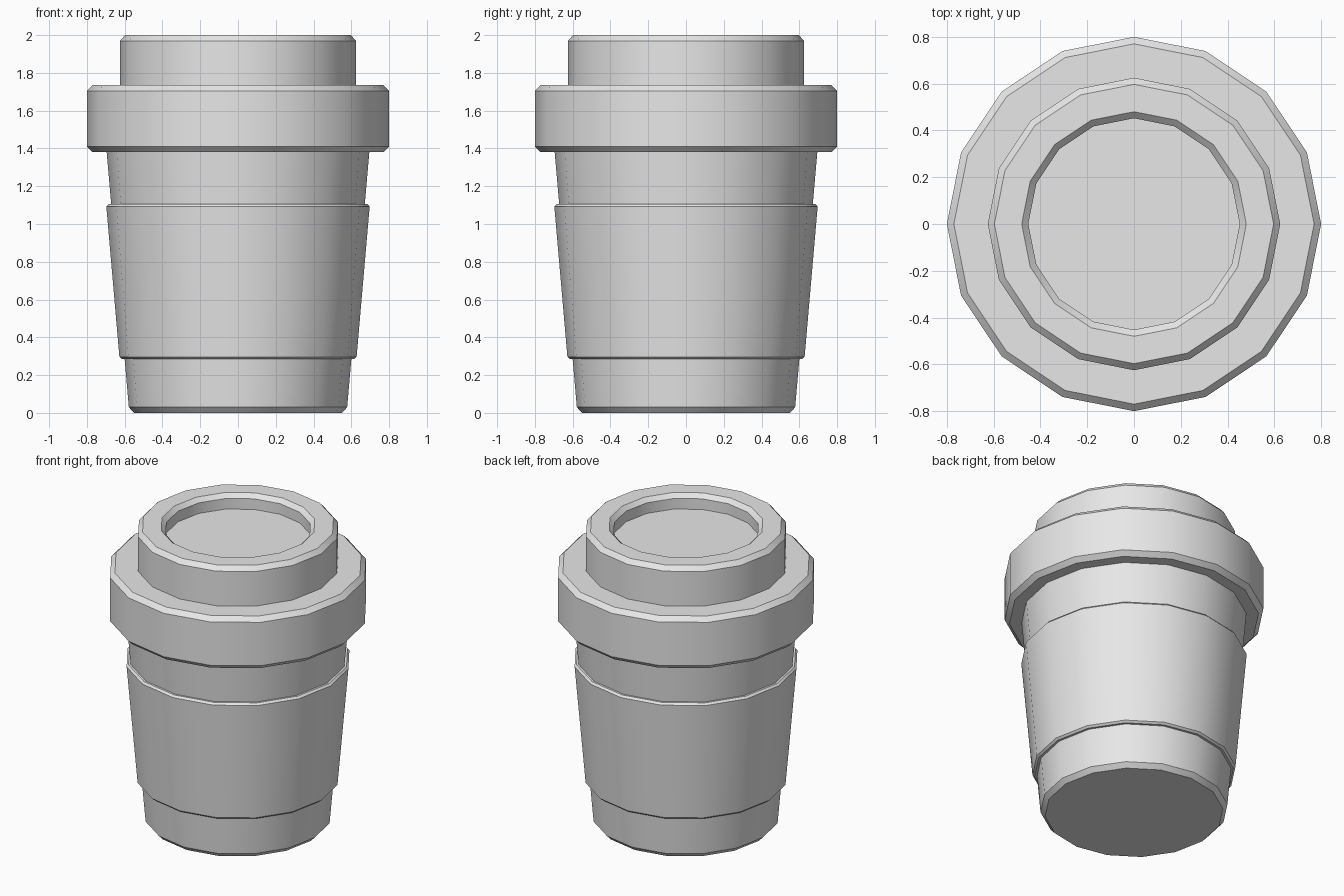
import bpy
import math

SIDES = 16

cube = bpy.data.objects.get("Cube")
if cube:
    bpy.data.objects.remove(cube, do_unlink=True)

grey = bpy.data.materials.new("plain light grey")
grey.use_nodes = True
grey.diffuse_color = (0.8, 0.8, 0.8, 1)
grey.node_tree.nodes["Principled BSDF"].inputs["Base Color"].default_value = (0.8, 0.8, 0.8, 1)


def lathe(name, profile):
    """Closed solid of revolution from (radius, height) pairs, bottom to top."""
    verts = [(r * math.cos(math.tau * i / SIDES), r * math.sin(math.tau * i / SIDES), z)
             for r, z in profile for i in range(SIDES)]
    faces = [tuple(reversed(range(SIDES)))]
    for ring in range(len(profile) - 1):
        a, b = ring * SIDES, (ring + 1) * SIDES
        for i in range(SIDES):
            j = (i + 1) % SIDES
            faces.append((a + i, a + j, b + j, b + i))
    faces.append(tuple(range(len(verts) - SIDES, len(verts))))

    mesh = bpy.data.meshes.new(name)
    mesh.from_pydata(verts, [], faces)
    mesh.materials.append(grey)
    obj = bpy.data.objects.new(name, mesh)
    bpy.context.collection.objects.link(obj)
    bpy.ops.object.select_all(action="DESELECT")
    obj.select_set(True)
    bpy.context.view_layer.objects.active = obj
    bpy.ops.object.shade_smooth_by_angle(angle=math.radians(30))
    return obj


# Tapered cup with a chamfered foot
lathe("cup_body", [(0.55, 0), (0.578, 0.03), (0.697, 1.4)])

# Grip sleeve around the cup
lathe("sleeve", [(0.615, 0.285), (0.628, 0.297), (0.697, 1.092), (0.685, 1.105)])

# Wide lid rim, chamfered on both edges
lathe("lid_rim", [(0.77, 1.38), (0.8, 1.41), (0.8, 1.705), (0.77, 1.735)])

# Raised lid top with a recessed drinking well
lathe("lid_top", [(0.625, 1.72), (0.625, 1.97), (0.597, 2.0),
                  (0.48, 2.0), (0.452, 1.972), (0.452, 1.9)])
